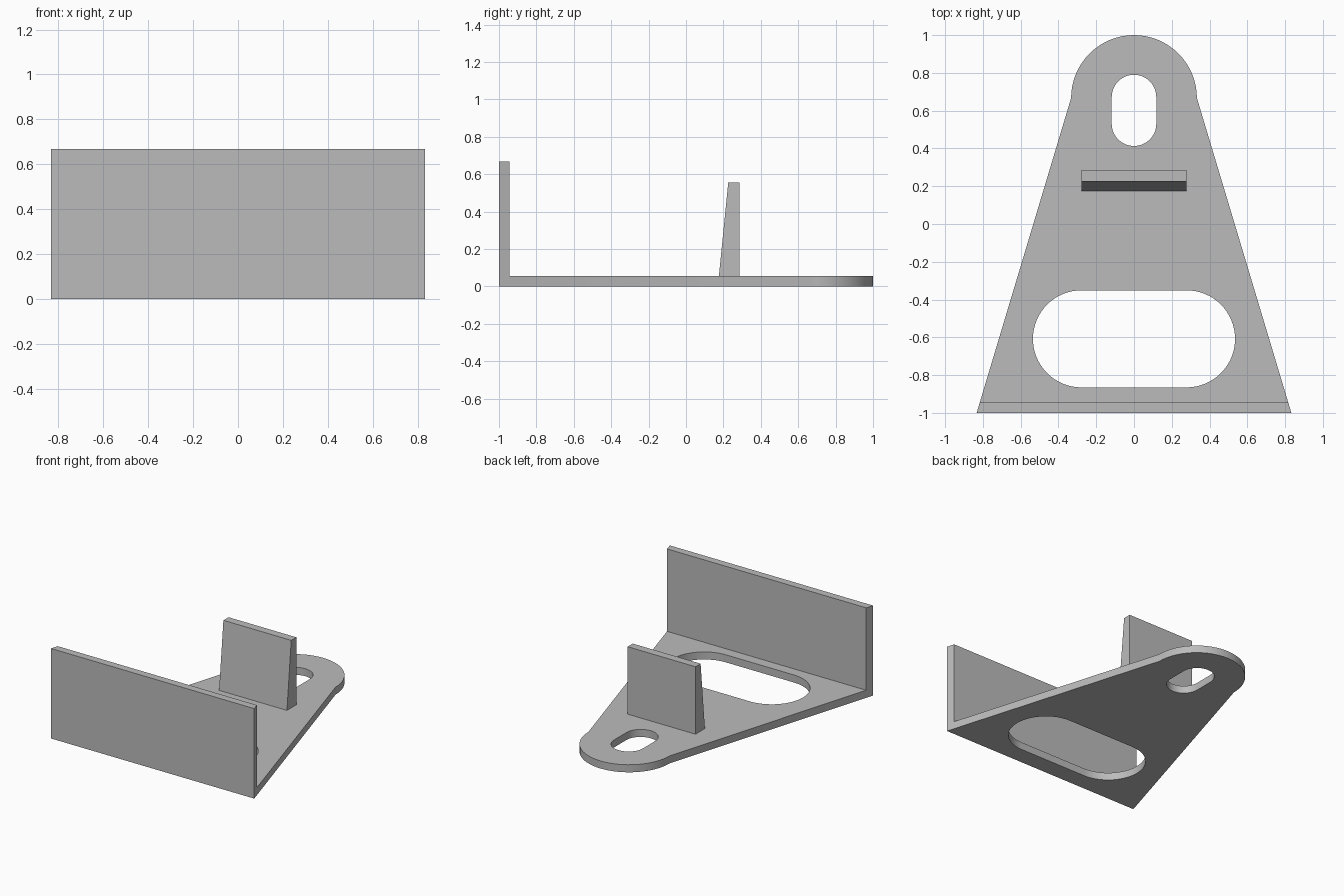
import bpy
import bmesh
from math import pi, cos, sin, radians
from mathutils import Vector

default = bpy.data.objects.get("Cube")
if default:
    bpy.data.objects.remove(default, do_unlink=True)

THICK = 0.056
HALF_BASE, END_R, END_Y = 0.833, 0.333, 0.667

grey = bpy.data.materials.new("light grey metal")
grey.use_nodes = True
colour = (0.5, 0.5, 0.5, 1)
grey.diffuse_color = colour
grey.node_tree.nodes["Principled BSDF"].inputs["Base Color"].default_value = colour


def prism(name, points, offset):
    """Extrude a closed outline of 3D points along an offset."""
    bm = bmesh.new()
    face = bm.faces.new([bm.verts.new(p) for p in points])
    result = bmesh.ops.extrude_face_region(bm, geom=[face], use_keep_orig=True)
    moved = [v for v in result["geom"] if isinstance(v, bmesh.types.BMVert)]
    bmesh.ops.translate(bm, verts=moved, vec=Vector(offset))
    bmesh.ops.recalc_face_normals(bm, faces=bm.faces)
    mesh = bpy.data.meshes.new(name)
    bm.to_mesh(mesh)
    bm.free()
    mesh.materials.append(grey)
    obj = bpy.data.objects.new(name, mesh)
    bpy.context.collection.objects.link(obj)
    return obj


def arc(cx, cy, r, start, z=0, steps=32):
    """Half circle, counter-clockwise from the start angle."""
    return [(cx + r * cos(start + pi * i / steps),
             cy + r * sin(start + pi * i / steps), z) for i in range(steps + 1)]


def edge_x(y):
    """Half width of the tapered plate at y."""
    return HALF_BASE + (END_R - HALF_BASE) * (y + 1) / (END_Y + 1)


# Tapered base plate with a round end
outline = [(-HALF_BASE, -1, 0), (HALF_BASE, -1, 0)] + arc(0, END_Y, END_R, 0)
plate = prism("base_plate", outline, (0, 0, THICK))

# Slots through the plate
wide_slot = arc(0.278, -0.608, 0.257, -pi / 2, -0.1) + arc(-0.278, -0.608, 0.257, pi / 2, -0.1)
small_slot = arc(0, 0.672, 0.118, 0, -0.1) + arc(0, 0.531, 0.118, pi, -0.1)
for name, points in (("wide_slot_cutter", wide_slot), ("small_slot_cutter", small_slot)):
    cutter = prism(name, points, (0, 0, 0.3))
    cutter.hide_render = True
    cutter.hide_set(True)
    cut = plate.modifiers.new(name, "BOOLEAN")
    cut.operation = "DIFFERENCE"
    cut.solver = "EXACT"
    cut.object = cutter

# Apply the cuts, then remove the cutters
bpy.context.view_layer.update()
cut_mesh = bpy.data.meshes.new_from_object(
    plate.evaluated_get(bpy.context.evaluated_depsgraph_get()))
cutters = [m.object for m in plate.modifiers]
plate.modifiers.clear()
plate.data = cut_mesh
for cutter in cutters:
    bpy.data.objects.remove(cutter, do_unlink=True)

# Upright front wall, its ends following the taper
inner = -1 + THICK
wall = [(-HALF_BASE, -1, THICK), (HALF_BASE, -1, THICK),
        (edge_x(inner), inner, THICK), (-edge_x(inner), inner, THICK)]
prism("front_wall", wall, (0, 0, 0.667 - THICK))

# Upright tab with a sloping front
tab = [(-0.278, 0.176, THICK), (-0.278, 0.286, THICK),
       (-0.278, 0.286, 0.556), (-0.278, 0.226, 0.556)]
prism("upright_tab", tab, (0.556, 0, 0))

# Smooth the rounded edges only
bpy.ops.object.select_all(action="DESELECT")
plate.select_set(True)
bpy.context.view_layer.objects.active = plate
bpy.ops.object.shade_smooth_by_angle(angle=radians(30))
